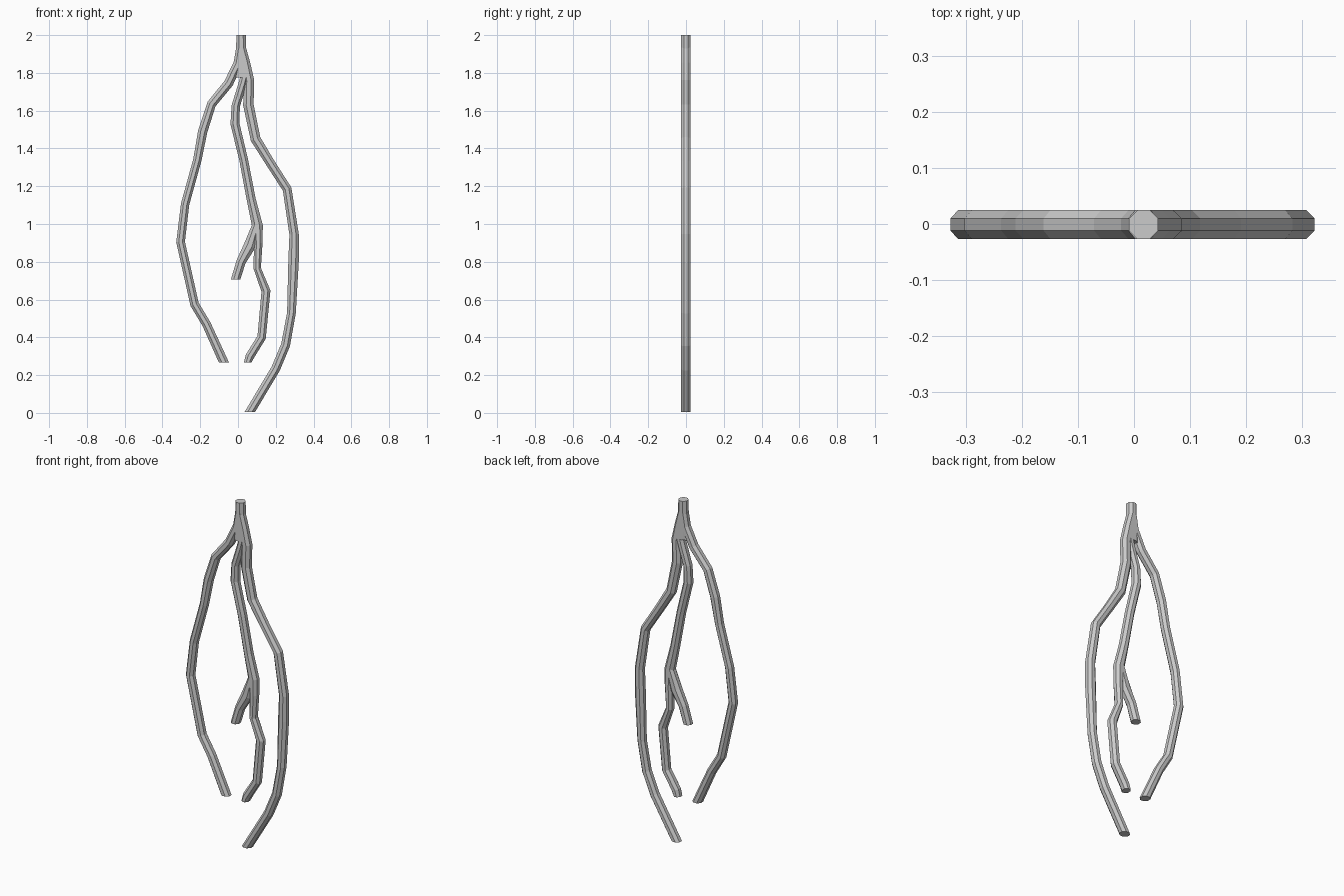
import bpy, bmesh, math
from mathutils import Vector

if "Cube" in bpy.data.objects:
    bpy.data.objects.remove(bpy.data.objects["Cube"])

SIDES = 8
DEPTH = 0.028  # corner radius of the octagon front to back


def tube(name, path):
    """Octagonal tube through (x, z, half_width) points, ends cut level."""
    pts = [Vector((x, 0, z)) for x, z, r in path]
    bm = bmesh.new()
    rings = []
    for i, p in enumerate(pts):
        r = path[i][2]
        if 0 < i < len(pts) - 1:
            a = (pts[i] - pts[i - 1]).normalized()
            b = (pts[i + 1] - pts[i]).normalized()
            t = (a + b).normalized()
        else:
            t = Vector((0, 0, -1))
        side = Vector((-t.z, 0, t.x))
        ring = []
        for k in range(SIDES):
            ang = math.tau * (k + 0.5) / SIDES
            ring.append(bm.verts.new(p + side * (r * math.cos(ang))
                                     + Vector((0, DEPTH * math.sin(ang) - 0.001, 0))))
        rings.append(ring)
    for a, b in zip(rings, rings[1:]):
        for k in range(SIDES):
            n = (k + 1) % SIDES
            bm.faces.new((a[k], a[n], b[n], b[k]))
    bm.faces.new(rings[0])
    bm.faces.new(rings[-1][::-1])
    bmesh.ops.recalc_face_normals(bm, faces=bm.faces)
    me = bpy.data.meshes.new(name)
    bm.to_mesh(me)
    bm.free()
    ob = bpy.data.objects.new(name, me)
    bpy.context.collection.objects.link(ob)
    return ob


# Trunk, flaring into the crotch
root = tube("branching_root", [
    (0.017, 2.0, 0.028), (0.017, 1.91, 0.029), (0.018, 1.84, 0.047), (0.022, 1.775, 0.045)])

# Left, right and middle branches, and the short fork
left = tube("left_branch", [
    (0.012, 1.93, 0.024), (0.0, 1.85, 0.026), (-0.05, 1.745, 0.027), (-0.14, 1.635, 0.026),
    (-0.187, 1.49, 0.027), (-0.215, 1.34, 0.024), (-0.28, 1.105, 0.024),
    (-0.304, 0.905, 0.025), (-0.23, 0.575, 0.025), (-0.167, 0.47, 0.025), (-0.075, 0.268, 0.029)])
right = tube("right_branch", [
    (0.02, 1.935, 0.024), (0.04, 1.85, 0.027), (0.058, 1.76, 0.030), (0.055, 1.63, 0.030),
    (0.093, 1.45, 0.029), (0.17, 1.325, 0.026), (0.26, 1.185, 0.026), (0.297, 0.945, 0.027),
    (0.294, 0.80, 0.030), (0.283, 0.53, 0.025), (0.252, 0.36, 0.026),
    (0.20, 0.235, 0.026), (0.062, 0.004, 0.030)])
middle = tube("middle_branch", [
    (0.045, 1.82, 0.024), (0.024, 1.74, 0.024), (-0.012, 1.625, 0.024), (-0.016, 1.53, 0.026),
    (0.03, 1.34, 0.025), (0.07, 1.13, 0.026), (0.103, 0.99, 0.031), (0.107, 0.90, 0.025),
    (0.102, 0.765, 0.021), (0.148, 0.645, 0.026), (0.125, 0.40, 0.025),
    (0.063, 0.30, 0.025), (0.052, 0.268, 0.022)])
fork = tube("short_fork", [
    (0.098, 1.0, 0.024), (0.062, 0.885, 0.034), (0.016, 0.80, 0.027), (-0.013, 0.705, 0.027)])

# Weld the branches into one skin
for part in (left, right, middle, fork):
    part.hide_render = True
    mod = root.modifiers.new("weld_" + part.name, 'BOOLEAN')
    mod.operation = 'UNION'
    mod.solver = 'EXACT'
    mod.object = part
bpy.context.view_layer.objects.active = root
root.select_set(True)
for mod in list(root.modifiers):
    bpy.ops.object.modifier_apply(modifier=mod.name)
for part in (left, right, middle, fork):
    bpy.data.objects.remove(part, do_unlink=True)
